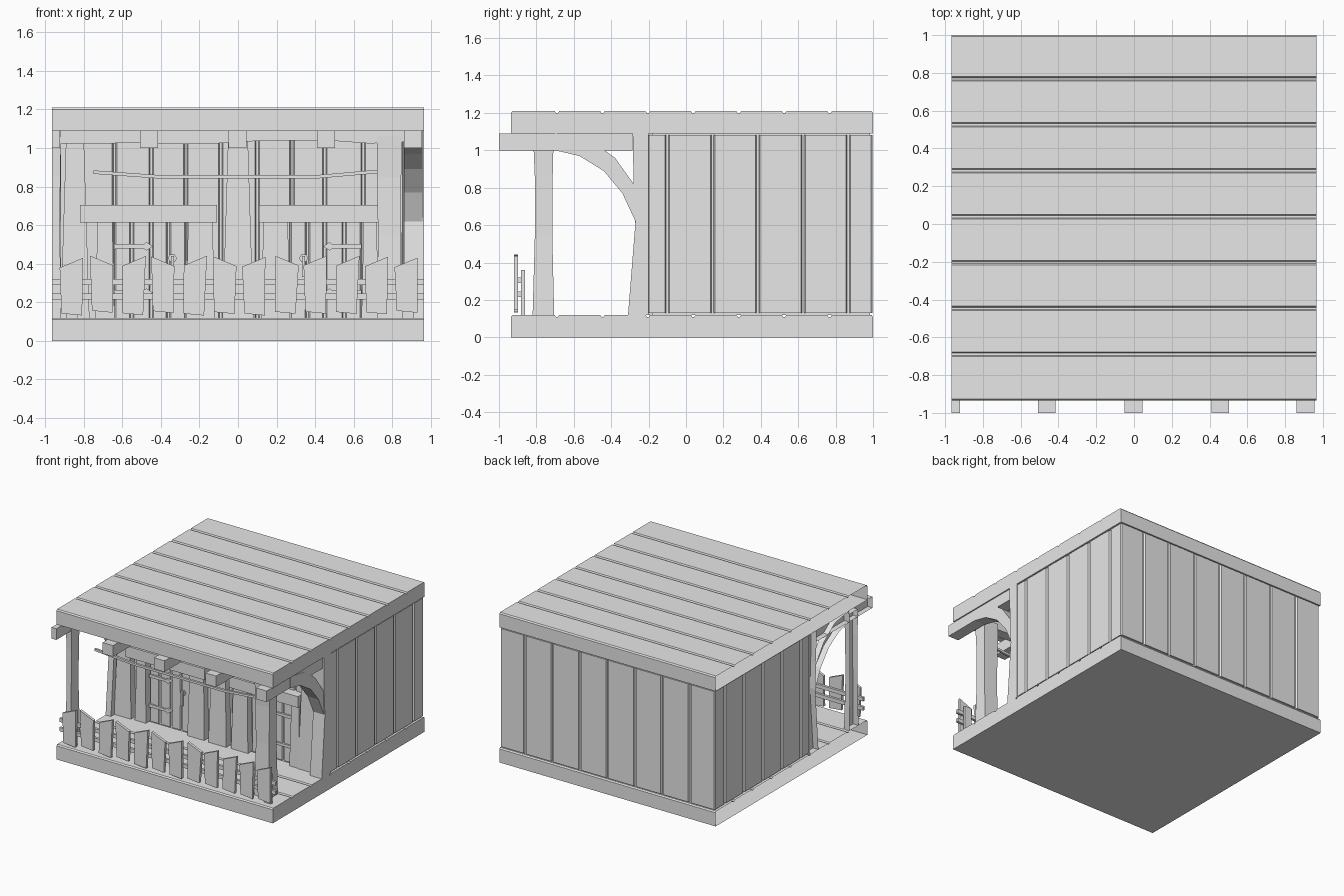
import bpy, bmesh, random

random.seed(4)
cube = bpy.data.objects.get("Cube")
if cube:
    bpy.data.objects.remove(cube, do_unlink=True)

grey = bpy.data.materials.new("plain_grey")
grey.use_nodes = True
grey.diffuse_color = (0.8, 0.8, 0.8, 1)
grey.node_tree.nodes["Principled BSDF"].inputs["Base Color"].default_value = (0.8, 0.8, 0.8, 1)


def finish(name, bm):
    bmesh.ops.recalc_face_normals(bm, faces=bm.faces[:])
    mesh = bpy.data.meshes.new(name)
    bm.to_mesh(mesh)
    bm.free()
    mesh.materials.append(grey)
    obj = bpy.data.objects.new(name, mesh)
    bpy.context.collection.objects.link(obj)
    return obj


def loft(name, rings, open_start=False):
    """Skin a row of equal rings and cap the ends."""
    bm = bmesh.new()
    rows = [[bm.verts.new(p) for p in ring] for ring in rings]
    n = len(rows[0])
    for a, b in zip(rows, rows[1:]):
        for i in range(n):
            j = (i + 1) % n
            bm.faces.new((a[i], a[j], b[j], b[i]))
    if not open_start:
        bm.faces.new(rows[0])
    bm.faces.new(rows[-1])
    return finish(name, bm)


def prism(name, pts, axis, a, b, open_start=False):
    """Extrude a flat outline along an axis from a to b."""
    place = {"x": lambda p, t: (t, p[0], p[1]),
             "y": lambda p, t: (p[0], t, p[1]),
             "z": lambda p, t: (p[0], p[1], t)}[axis]
    return loft(name, [[place(p, t) for p in pts] for t in (a, b)], open_start)


def box(name, x, y, z, open_start=False):
    pts = [(y[0], z[0]), (y[1], z[0]), (y[1], z[1]), (y[0], z[1])]
    return prism(name, pts, "x", x[0], x[1], open_start)


def grooved(lo, hi, seams, base, top, d=0.01):
    """Board outline with plank seams cut into its top edge."""
    pts = [(lo, base), (hi, base), (hi, top - d), (hi - 0.008, top)]
    for s in sorted(seams, reverse=True):
        pts += [(s + 0.012, top), (s + 0.006, top - d),
                (s - 0.006, top - d), (s - 0.012, top)]
    return pts + [(lo + 0.008, top), (lo, top - d)]


def post(name, x, y, sections, open_side=False):
    """Hewn upright; sections give height and side margins (left, right, front, back)."""
    rings = []
    for z, l, r, f, k in sections:
        rings.append([(x[0] + l, y[0] + f, z), (x[1] - r, y[0] + f, z),
                      (x[1] - r, y[1] - k, z), (x[0] + l, y[1] - k, z)])
    obj = loft(name, rings)
    if open_side:
        bm = bmesh.new()
        bm.from_mesh(obj.data)
        gone = [f for f in bm.faces if f.normal.x < -0.9]
        bmesh.ops.delete(bm, geom=gone, context="FACES")
        bm.to_mesh(obj.data)
        bm.free()


END, FLOOR, EAVE = 0.965, 0.12, 1.09

# Planked floor and roof, open on the cut side
seams = [-0.69 + 0.243 * i for i in range(7)]
prism("floor", grooved(-0.935, 1, seams, 0, FLOOR), "x", -END, END, True)
prism("roof", grooved(-0.935, 1, seams, EAVE, 1.21), "x", -END, END, True)

# Room core and planked walls
box("room_core", (-0.935, 0.945), (-0.18, 0.985), (FLOOR, EAVE))
side_seams = [-0.1 + 0.242 * i for i in range(5)]
for name, base, face, d in (("wall_left", 0.87, 0.96, 0.012), ("wall_right", -0.87, -0.955, -0.012)):
    outline = [(p, s) for s, p in grooved(-0.205, 0.997, side_seams, base, face, d)]
    prism(name, outline, "z", 0.13, 1.083)
back_seams = [-0.73 + 0.245 * i for i in range(7)]
prism("wall_back", grooved(-0.955, 0.96, back_seams, 0.9, 0.998, 0.012), "z", 0.13, 1.083)
front_seams = [-0.64, -0.45, -0.27, -0.09, 0.1, 0.28, 0.45, 0.65]
prism("wall_front", grooved(-0.92, 0.86, front_seams, -0.1, -0.2, -0.014), "z", FLOOR, EAVE)

# Curved side frames: wall pillar and brace
pillar = [(-0.31, FLOOR), (-0.27, 0.62), (-0.28, 0.82), (-0.285, EAVE), (-0.2, EAVE), (-0.2, FLOOR)]
brace = [(-0.7, 1.0), (-0.57, 0.97), (-0.44, 0.89), (-0.34, 0.77), (-0.27, 0.62),
         (-0.28, 0.82), (-0.38, 0.96), (-0.52, 1.06), (-0.7, EAVE)]
for side, a, b, cut in (("left", 0.86, END, False), ("right", -END, -0.917, True)):
    prism("frame_pillar_" + side, pillar, "x", a, b, cut)
    prism("frame_brace_" + side, brace, "x", a, min(b, 0.957), cut)

# Roof beams poking out at the front
box("beam_end", (-END, -0.922), (-1, -0.285), (1.0, EAVE), True)
for i, x in enumerate((-0.462, -0.003, 0.457, 0.908)):
    box("beam_%d" % i, (x - 0.047, x + 0.047), (-1, -0.285), (1.0, EAVE))

# Uneven cross beam resting on the porch posts
xs = [-0.92 + 0.178 * i for i in range(11)]
lower = [(x, 1.03 + random.uniform(-0.012, 0.012)) for x in xs]
prism("cross_beam", lower + [(0.86, EAVE), (-0.92, EAVE)], "y", -0.81, -0.72)

# Porch posts
hewn = [(FLOOR, 0, 0, 0, 0), (0.55, 0.006, 0.006, 0.012, 0.01), (0.85, 0.0, 0.004, 0.012, 0.008),
        (1.06, 0.0, 0.0, 0.003, 0.003)]
post("porch_post_left", (0.72, 0.85), (-0.82, -0.705), hewn)
post("porch_post_right", (-END, -0.917), (-0.82, -0.705),
     [(z, 0, r, f, k) for z, l, r, f, k in hewn], True)

# Wall posts, door jambs and lintels
taper = [(FLOOR, 0, 0, 0, 0), (0.6, 0.015, 0.015, 0.012, 0), (EAVE, 0.03, 0.03, 0.02, 0)]
for name, a, b in (("corner_right", -0.92, -0.77), ("centre", -0.08, 0.08), ("corner_left", 0.72, 0.86)):
    post("wall_post_" + name, (a, b), (-0.265, -0.15), taper)
jamb = [(FLOOR, 0, 0, 0, 0), (0.63, 0.012, 0.012, 0.01, 0)]
for i, (a, b) in enumerate(((-0.74, -0.64), (-0.27, -0.12), (0.12, 0.27), (0.64, 0.73))):
    post("door_jamb_%d" % i, (a, b), (-0.26, -0.15), jamb)
box("lintel_right", (-0.82, -0.11), (-0.272, -0.17), (0.615, 0.705))
box("lintel_left", (0.11, 0.725), (-0.272, -0.17), (0.615, 0.705))

# Doors with strap hinges and pull handles
for side, s in (("left", 1), ("right", -1)):
    lo, hi = sorted((0.27 * s, 0.64 * s))
    door_seams = [s * 0.36, s * 0.45, s * 0.55]
    prism("door_" + side, grooved(lo, hi, door_seams, -0.17, -0.21, -0.01), "z", FLOOR, 0.63)
    for k, z in enumerate((0.25, 0.49)):
        strap = [(0.64, z - 0.013), (0.49, z - 0.01), (0.475, z - 0.022), (0.44, z),
                 (0.475, z + 0.022), (0.49, z + 0.01), (0.64, z + 0.013)]
        prism("hinge_%s_%d" % (side, k), [(s * x, h) for x, h in strap], "y", -0.222, -0.205)
    rose = [(0.316, 0.43), (0.328, 0.448), (0.352, 0.448), (0.364, 0.43), (0.352, 0.41), (0.328, 0.41)]
    prism("handle_plate_" + side, [(s * x, z) for x, z in rose], "y", -0.222, -0.205)
    pull = sorted((0.332 * s, 0.348 * s))
    box("handle_" + side, pull, (-0.24, -0.222), (0.33, 0.44))

# Sagging rod strung between the porch posts
path = [(-0.75, 0.875), (-0.4, 0.85), (0.4, 0.85), (0.725, 0.878)]
r = 0.009
loft("hanging_rod", [[(x, -0.75 - r, z - r), (x, -0.75 + r, z - r),
                      (x, -0.75 + r, z + r), (x, -0.75 - r, z + r)] for x, z in path])

# Picket fence
for i, z in enumerate((0.215, 0.29)):
    box("fence_rail_%d" % i, (-END, END), (-0.9, -0.88), (z, z + 0.03))
for i in range(12):
    x = -0.86 + 0.158 * i
    rise = -0.025 if i in (1, 3, 5, 7) else 0.025
    lean = random.uniform(-0.01, 0.01)
    top = 0.41 + random.uniform(-0.008, 0.008)
    low = 0.145 + random.uniform(-0.01, 0.01)
    board = [(x - 0.055, low + 0.005), (x + 0.052, low - 0.005),
             (x + 0.06 + lean, top + rise), (x - 0.06 + lean, top - rise)]
    prism("picket_%d" % i, board, "y", -0.92, -0.898)
for side, x in (("left", 0.88), ("right", -0.86)):
    box("fence_stake_" + side, (x - 0.03, x + 0.03), (-0.882, -0.862), (FLOOR, 0.36))
